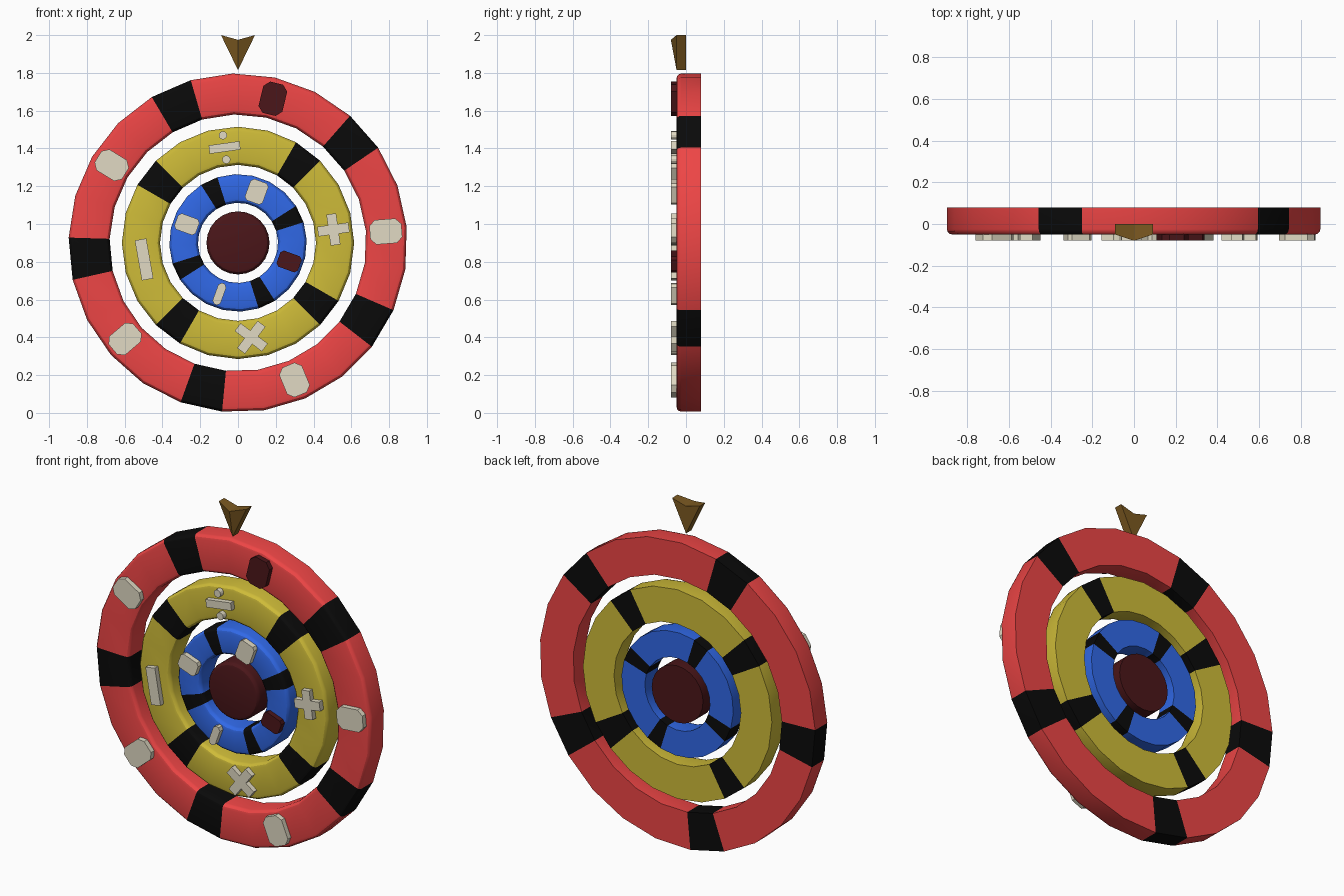
import bpy, bmesh
from math import sin, cos, pi, radians
from mathutils import Matrix

if "Cube" in bpy.data.objects:
    bpy.data.objects.remove(bpy.data.objects["Cube"])

CZ, FRONT, BACK, BEV = 0.9, -0.05, 0.08, 0.025


def material(name, rgb):
    m = bpy.data.materials.new(name)
    m.diffuse_color = (*rgb, 1)
    m.use_nodes = True
    m.node_tree.nodes["Principled BSDF"].inputs["Base Color"].default_value = m.diffuse_color
    return m


RED = material("red", (0.85, 0.06, 0.06))
YELLOW = material("yellow", (0.62, 0.50, 0.04))
BLUE = material("blue", (0.03, 0.14, 0.80))
BLACK = material("black", (0.003, 0.003, 0.003))
MAROON = material("maroon", (0.07, 0.008, 0.01))
CREAM = material("cream", (0.75, 0.70, 0.55))
BRASS = material("brass", (0.20, 0.10, 0.015))


def finish(bm, name, mats, smooth=False):
    bmesh.ops.recalc_face_normals(bm, faces=bm.faces)
    me = bpy.data.meshes.new(name)
    bm.to_mesh(me)
    bm.free()
    for m in mats:
        me.materials.append(m)
    ob = bpy.data.objects.new(name, me)
    bpy.context.collection.objects.link(ob)
    if smooth:
        bpy.ops.object.select_all(action='DESELECT')
        ob.select_set(True)
        bpy.context.view_layer.objects.active = ob
        bpy.ops.object.shade_smooth_by_angle(angle=radians(30))
    return ob


def corner(r, side):
    # rounded front edge, side = +1 outer, -1 inner
    return [(r - side * BEV * (1 - cos(t)), FRONT + BEV * (1 - sin(t)))
            for t in (0, pi / 6, pi / 3, pi / 2)]


def ring(name, r_in, r_out, sides, start, period, mats):
    # closed profile swept round the axis; one segment per period is black
    prof = [(r_out, BACK)] + corner(r_out, 1) + corner(r_in, -1)[::-1] + [(r_in, BACK)]
    bm = bmesh.new()
    loops = []
    for i in range(sides):
        a = radians(start) + 2 * pi * i / sides
        loops.append([bm.verts.new((r * cos(a), y, CZ + r * sin(a))) for r, y in prof])
    n = len(prof)
    for i in range(sides):
        p, q = loops[i], loops[(i + 1) % sides]
        for j in range(n):
            k = (j + 1) % n
            f = bm.faces.new((p[j], p[k], q[k], q[j]))
            f.material_index = 1 if i % period == 0 else 0
    return finish(bm, name, mats, True)


def hub(name, r_out, sides):
    prof = [(r_out, BACK)] + corner(r_out, 1)
    bm = bmesh.new()
    loops = [[bm.verts.new((r * cos(2 * pi * i / sides), y, CZ + r * sin(2 * pi * i / sides)))
              for i in range(sides)] for r, y in prof]
    for p, q in zip(loops, loops[1:]):
        for i in range(sides):
            k = (i + 1) % sides
            bm.faces.new((p[i], p[k], q[k], q[i]))
    bm.faces.new(loops[0])
    bm.faces.new(loops[-1])
    return finish(bm, name, [MAROON], True)


def raised(name, outlines, r, angle, mat, turn=0):
    # outlines are (radial, tangential) polygons standing proud of the front
    bm = bmesh.new()
    for pts in outlines:
        f = [bm.verts.new((u, FRONT - 0.03, v)) for u, v in pts]
        b = [bm.verts.new((u, FRONT + 0.005, v)) for u, v in pts]
        bm.faces.new(f)
        bm.faces.new(b)
        for i in range(len(pts)):
            k = (i + 1) % len(pts)
            bm.faces.new((f[i], f[k], b[k], b[i]))
    rot = lambda d: Matrix.Rotation(-radians(d), 4, 'Y')
    m = Matrix.Translation((0, 0, CZ)) @ rot(angle) @ Matrix.Translation((r, 0, 0)) @ rot(turn)
    bmesh.ops.transform(bm, matrix=m, verts=bm.verts)
    return finish(bm, name, [mat])


def pad(w, h, c=0.0):
    a, b = w / 2, h / 2
    if not c:
        return [(-a, -b), (a, -b), (a, b), (-a, b)]
    return [(-a + c, -b), (a - c, -b), (a, -b + c), (a, b - c),
            (a - c, b), (-a + c, b), (-a, b - c), (-a, -b + c)]


def dot(u, rad):
    return [(u + rad * cos(pi * i / 6), rad * sin(pi * i / 6)) for i in range(12)]


def cross(s, t):
    return [(t, s), (-t, s), (-t, t), (-s, t), (-s, -t), (-t, -t),
            (-t, -s), (t, -s), (t, -t), (s, -t), (s, t), (t, t)]


# wheel rings and hub
ring("outer_ring", 0.68, 0.897, 25, 34.2, 5, [RED, BLACK])
ring("middle_ring", 0.413, 0.615, 24, 45, 6, [YELLOW, BLACK])
ring("inner_ring", 0.212, 0.364, 24, 17.5, 6, [BLUE, BLACK])
hub("hub", 0.167, 24)

# plain raised markers on the outer and inner rings
for i in range(5):
    raised(f"outer_marker_{i}", [pad(0.17, 0.13, 0.03)], 0.785, 77.4 + 72 * i - 1,
           MAROON if i == 0 else CREAM)
for i, w in enumerate((0.10, 0.09, 0.045, 0.09)):
    raised(f"inner_marker_{i}", [pad(0.12, w, 0.015)], 0.288, 70 + 90 * i,
           MAROON if i == 3 else CREAM)

# raised shapes on the middle ring
raised("bar_and_dots", [pad(0.045, 0.165), dot(0.065, 0.022), dot(-0.065, 0.022)], 0.51, 98, CREAM)
raised("bar", [pad(0.062, 0.215)], 0.505, 190, CREAM)
raised("diagonal_cross", [cross(0.09, 0.026)], 0.505, 278, CREAM, 45)
raised("upright_cross", [cross(0.083, 0.026)], 0.51, 8, CREAM)

# pointer: notched arrowhead with a front ridge
bm = bmesh.new()
plan = [(-0.09, -0.05, 2.0), (0, -0.08, 1.975), (0.09, -0.05, 2.0), (0, -0.05, 1.815)]
l, t, r, b = [bm.verts.new(p) for p in plan]
l2, t2, r2, b2 = [bm.verts.new((x, 0, z)) for x, y, z in plan]
for f in ((l, t, b), (t, r, b), (l2, t2, b2), (t2, r2, b2),
          (l, t, t2, l2), (t, r, r2, t2), (r, b, b2, r2), (b, l, l2, b2)):
    bm.faces.new(f)
finish(bm, "pointer", [BRASS])
